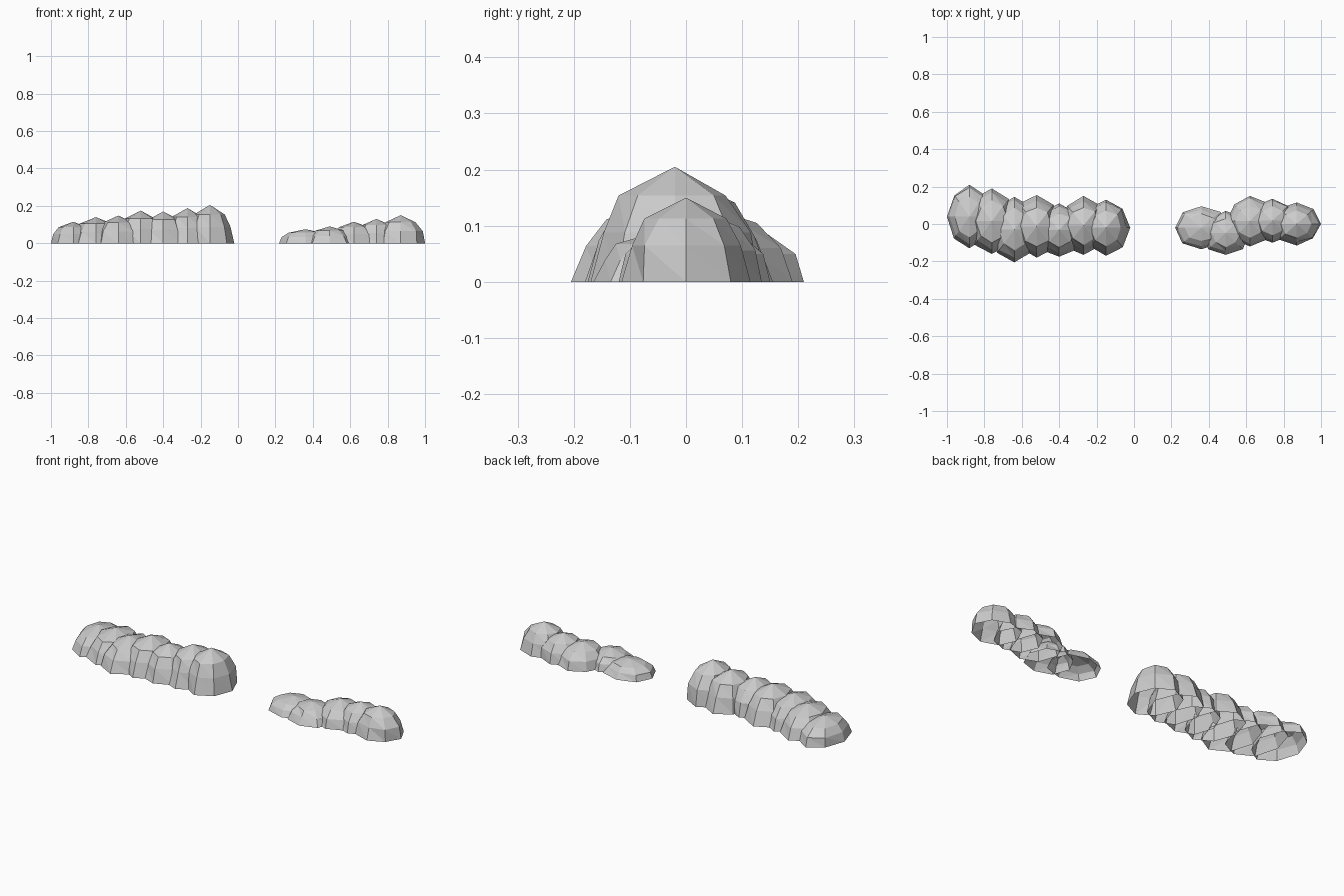
import bpy, bmesh, math, random

if "Cube" in bpy.data.objects:
    bpy.data.objects.remove(bpy.data.objects["Cube"])

random.seed(4)
SIDES = 8
# ring profile of one boulder: (radius factor, height factor)
RINGS = [(1.0, 0.0), (0.87, 0.43), (0.63, 0.75)]


def add_boulder(bm, x, y_low, y_high, rx, h):
    """Open-bottomed faceted dome with slightly uneven rings."""
    cy, ry = (y_low + y_high) / 2, (y_high - y_low) / 2
    rings = []
    for level, (r, z) in enumerate(RINGS):
        ring = []
        for k in range(SIDES):
            a = 2 * math.pi * k / SIDES
            if level == 0:
                f = r if k % 2 == 0 else r * random.uniform(0.93, 1.05)
            else:
                f = r * random.uniform(0.94, 1.06)
            ring.append(bm.verts.new((x + rx * f * math.cos(a),
                                      cy + ry * f * math.sin(a), h * z)))
        rings.append(ring)
    apex = bm.verts.new((x, cy, h))
    for low, high in zip(rings, rings[1:]):
        for k in range(SIDES):
            n = (k + 1) % SIDES
            bm.faces.new((low[k], low[n], high[k]))
            bm.faces.new((low[n], high[n], high[k]))
    for k in range(SIDES):
        bm.faces.new((rings[-1][k], rings[-1][(k + 1) % SIDES], apex))


def add_ridge(name, boulders):
    bm = bmesh.new()
    for b in boulders:
        add_boulder(bm, *b)
    mesh = bpy.data.meshes.new(name)
    bm.to_mesh(mesh)
    bm.free()
    bpy.context.collection.objects.link(bpy.data.objects.new(name, mesh))


# long ridge: x, y low, y high, x radius, height
add_ridge("long_rock_ridge", [
    (-0.88, -0.13, 0.21, 0.12, 0.115),
    (-0.76, -0.16, 0.19, 0.13, 0.14),
    (-0.64, -0.205, 0.145, 0.13, 0.148),
    (-0.52, -0.18, 0.155, 0.13, 0.175),
    (-0.40, -0.175, 0.11, 0.13, 0.17),
    (-0.27, -0.165, 0.15, 0.13, 0.188),
    (-0.15, -0.17, 0.13, 0.13, 0.205),
])

# short ridge, rising to the right
add_ridge("short_rock_ridge", [
    (0.36, -0.135, 0.095, 0.14, 0.075),
    (0.49, -0.165, 0.07, 0.125, 0.09),
    (0.62, -0.12, 0.15, 0.125, 0.115),
    (0.74, -0.10, 0.135, 0.125, 0.13),
    (0.87, -0.115, 0.115, 0.13, 0.15),
])
